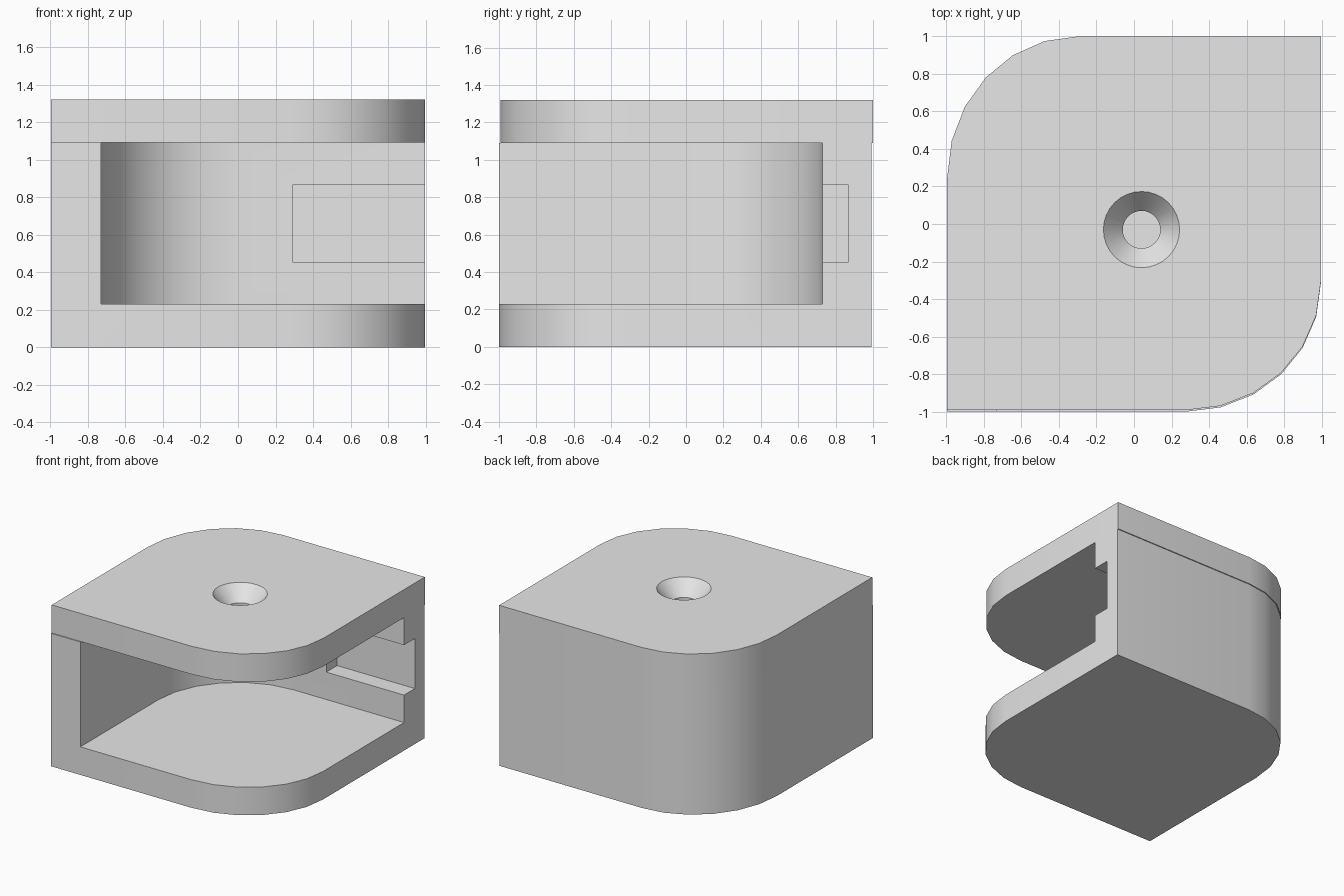
import bpy
import bmesh
from math import sin, cos, pi

cube = bpy.data.objects.get("Cube")
if cube:
    bpy.data.objects.remove(cube, do_unlink=True)

grey = bpy.data.materials.new("light grey")
grey.use_nodes = True
GREY = (0.8, 0.8, 0.8, 1)
grey.diffuse_color = GREY
grey.node_tree.nodes["Principled BSDF"].inputs["Base Color"].default_value = GREY


def to_object(name, bm):
    bmesh.ops.recalc_face_normals(bm, faces=bm.faces)
    mesh = bpy.data.meshes.new(name)
    bm.to_mesh(mesh)
    bm.free()
    mesh.materials.append(grey)
    ob = bpy.data.objects.new(name, mesh)
    bpy.context.collection.objects.link(ob)
    return ob


def corner(x, y, rx, ry, start, steps=6):
    """Quarter ellipse that rounds the outline corner at (x, y)."""
    cx = x - rx if x > 0 else x + rx
    cy = y - ry if y > 0 else y + ry
    angles = [start + pi / 2 * i / steps for i in range(steps + 1)]
    return [(cx + rx * cos(a), cy + ry * sin(a)) for a in angles]


def prism(name, outline, z0, z1):
    bm = bmesh.new()
    face = bm.faces.new([bm.verts.new((x, y, z0)) for x, y in outline])
    new = bmesh.ops.extrude_face_region(bm, geom=[face])["geom"]
    top = [v for v in new if isinstance(v, bmesh.types.BMVert)]
    bmesh.ops.translate(bm, verts=top, vec=(0, 0, z1 - z0))
    return to_object(name, bm)


def lathe(name, profile, x, y, steps=32):
    """Solid of stacked rings given as (radius, z)."""
    bm = bmesh.new()
    rings = [[bm.verts.new((x + r * cos(2 * pi * i / steps),
                            y + r * sin(2 * pi * i / steps), z))
              for i in range(steps)] for r, z in profile]
    for a, b in zip(rings, rings[1:]):
        for i in range(steps):
            j = (i + 1) % steps
            bm.faces.new((a[i], a[j], b[j], b[i]))
    bm.faces.new(rings[0])
    bm.faces.new(rings[-1])
    return to_object(name, bm)


def cut(target, cutter):
    mod = target.modifiers.new("cut", 'BOOLEAN')
    mod.operation = 'DIFFERENCE'
    mod.solver = 'EXACT'
    mod.object = cutter
    bpy.context.view_layer.objects.active = target
    bpy.ops.object.modifier_apply(modifier=mod.name)
    bpy.data.objects.remove(cutter, do_unlink=True)


def plate_outline(y0, y1, w=0.995):
    """Square with its front left and back right corners rounded."""
    return ([(-w, y0)] + corner(w, y0, 0.72, 0.68, -pi / 2)
            + [(w, y1)] + corner(-w, y1, 0.7, 0.75, pi / 2))


FLOOR, CEILING, TOP = 0.23, 1.09, 1.32

# Base: floor and the curved wall round two sides
base = prism("base_and_wall", plate_outline(-1, 0.992), 0, CEILING)
cavity = [(-0.73, -1.2), (1.2, -1.2), (1.2, 0.73)] + corner(-0.73, 0.73, 0.72, 0.72, pi / 2)
cut(base, prism("cavity_cutter", cavity, FLOOR, CEILING + 0.2))

# Slot in the back wall, open at the side
slot = [(0.29, 0.6), (1.2, 0.6), (1.2, 0.87), (0.29, 0.87)]
cut(base, prism("slot_cutter", slot, 0.455, 0.865))

# Lid with a countersunk screw hole
lid = prism("lid", plate_outline(-0.992, 1), CEILING, TOP)
hole = [(0.1, CEILING - 0.1), (0.1, TOP - 0.12), (0.203, TOP), (0.203, TOP + 0.1)]
cut(lid, lathe("hole_cutter", hole, 0.04, -0.03))

for ob in (base, lid):
    bpy.ops.object.select_all(action='DESELECT')
    ob.select_set(True)
    bpy.context.view_layer.objects.active = ob
    bpy.ops.object.shade_smooth_by_angle(angle=pi / 6)
